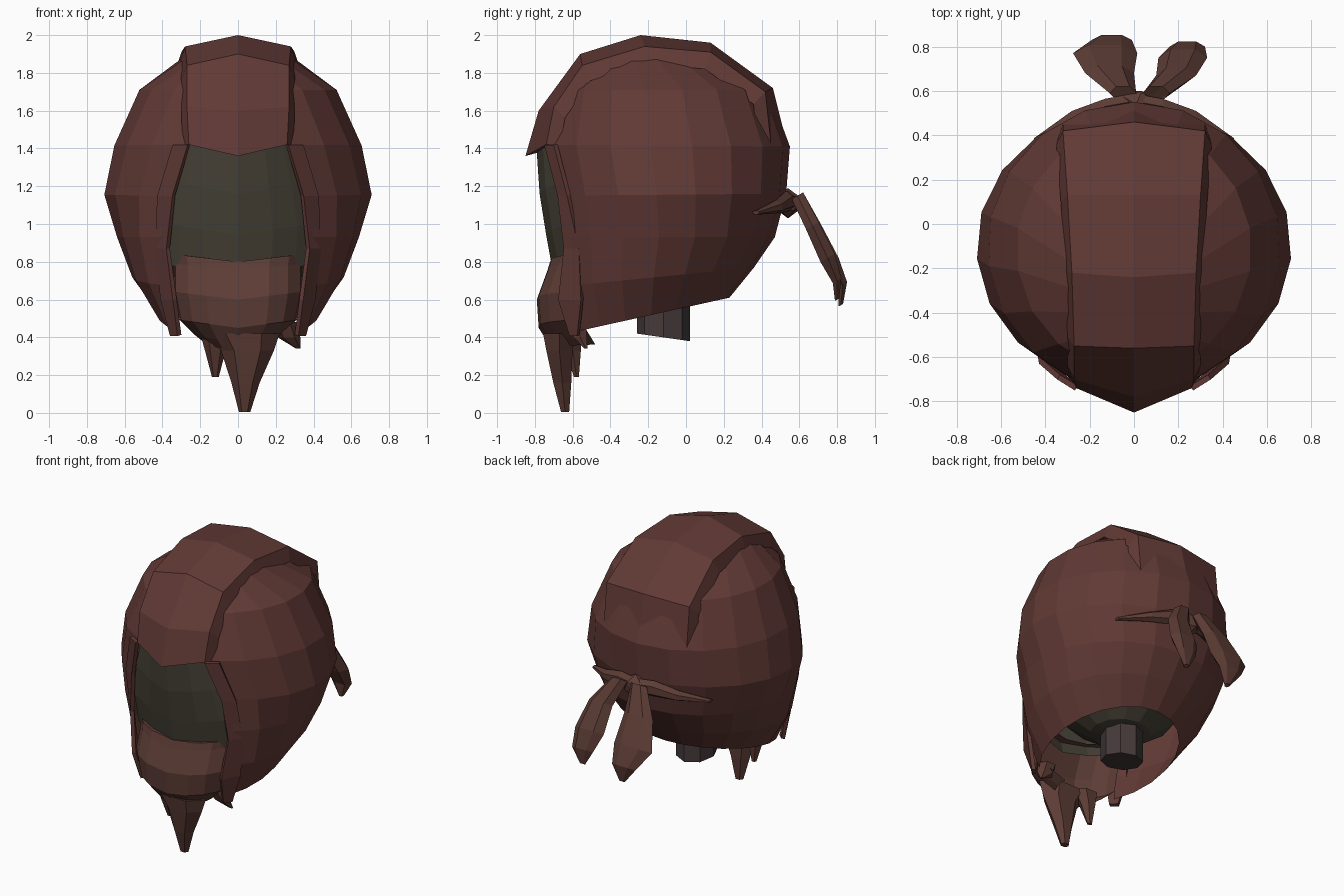
import bpy, bmesh
from math import sin, cos, asin, pi
from mathutils import Vector as V

if "Cube" in bpy.data.objects:
    bpy.data.objects.remove(bpy.data.objects["Cube"])


def material(name, rgb):
    m = bpy.data.materials.new(name)
    m.diffuse_color = (*rgb, 1)
    m.use_nodes = True
    m.node_tree.nodes["Principled BSDF"].inputs["Base Color"].default_value = m.diffuse_color
    return m


CLOTH = material("dark_red_cloth", (0.12, 0.042, 0.036))
WRAP = material("brown_wrap", (0.11, 0.046, 0.036))
SKIN = material("shadowed_face", (0.06, 0.052, 0.036))
NECK = material("neck_grey", (0.06, 0.042, 0.042))


def loft(name, rows, mat, closed=False, caps=False, mirror=False, thick=0):
    """Skin faces between rows of points."""
    bm = bmesh.new()
    vs = [[bm.verts.new(p) for p in r] for r in rows]
    n = len(vs[0])
    for a, b in zip(vs, vs[1:]):
        for i in range(n if closed else n - 1):
            j = (i + 1) % n
            bm.faces.new((a[i], a[j], b[j], b[i]))
    if caps:
        bm.faces.new(vs[0])
        bm.faces.new(vs[-1])
    bmesh.ops.remove_doubles(bm, verts=bm.verts, dist=0.0005)
    bmesh.ops.recalc_face_normals(bm, faces=bm.faces)
    me = bpy.data.meshes.new(name)
    bm.to_mesh(me)
    bm.free()
    me.materials.append(mat)
    ob = bpy.data.objects.new(name, me)
    bpy.context.collection.objects.link(ob)
    if thick:
        s = ob.modifiers.new("thickness", "SOLIDIFY")
        s.thickness = thick
        s.offset = 0
    if mirror:
        ob.modifiers.new("mirror", "MIRROR")
    return ob


def ribbon(name, path, mat, wide, thin):
    """Tapered six-sided strip; path holds (x, y, z, half width, half thickness)."""
    rows = []
    for x, y, z, w, t in path:
        rows.append([V((x, y, z)) + V(wide) * w * cos(k * pi / 3)
                     + V(thin) * t * sin(k * pi / 3) for k in range(6)])
    return loft(name, rows, mat, closed=True, caps=True)


# Hood shell: (z front, z back, half width, y front, y back, opening half width)
hood = [(1.91, 1.91, 0.001, -0.2, -0.198, 0), (1.88, 1.87, .30, -.50, .18, 0),
        (1.71, 1.71, .53, -.67, .44, .18), (1.42, 1.41, .66, -.76, .55, .27),
        (1.15, 1.16, .71, -.74, .53, .34), (.93, .93, .64, -.76, .47, .38),
        (.66, .77, .56, -.75, .36, .36), (.40, .61, .42, -.72, .23, .31)]
rows = []
for zf, zb, w, yf, yb, xo in hood:
    a0 = asin(min(xo / w, 1))
    r = []
    for i in range(9):
        a = a0 + (pi - a0) * i / 8
        r.append((max(w * sin(a), 0), (yf + yb) / 2 - (yb - yf) / 2 * cos(a),
                  zf + (zb - zf) * (1 - cos(a)) / 2))
    rows.append(r)
loft("hood_shell", rows, CLOTH, mirror=True)

# Raised centre panel over the crown: (centre y, z, edge x, y, z)
panel = [(-.74, 1.39, .24, -.66, 1.43), (-.85, 1.36, .26, -.74, 1.42),
         (-.78, 1.60, .27, -.70, 1.62), (-.56, 1.90, .27, -.55, 1.84),
         (-.24, 2.0, .28, -.22, 1.94), (.13, 1.96, .30, .13, 1.91),
         (.46, 1.72, .32, .42, 1.70), (.535, 1.42, .32, .45, 1.42)]
core = V((0, -.15, 1.1))
rows = []
for yc, zc, xe, ye, ze in panel:
    inner = core + (V((xe, ye, ze)) - core) * 0.89
    inner.x = xe + .03
    rows.append([(0, yc, zc), (xe, ye, ze), inner])
loft("hood_centre_panel", rows, CLOTH, mirror=True)

# Hood edge flaps hanging beside the face
flap = [(1.42, .26, -.74, .34, -.69), (1.15, .34, -.67, .42, -.62),
        (.87, .37, -.64, .43, -.56), (.60, .335, -.67, .40, -.55),
        (.41, .31, -.61, .35, -.57)]
loft("hood_edge_flap", [[(a, b, z), (c, d, z)] for z, a, b, c, d in flap],
     CLOTH, mirror=True, thick=.025)

# Face panel: (z, half width, centre y, edge y)
face = [(1.44, .28, -.79, -.66), (1.22, .33, -.775, -.65),
        (1.0, .37, -.74, -.62), (.78, .36, -.70, -.58)]
loft("face", [[(w * u, yc + (ye - yc) * u * u, z - .06 * (1 - u))
               for u in (0, .5, .85, 1)] for z, w, yc, ye in face], SKIN, mirror=True)

# Head inside the hood
bpy.ops.mesh.primitive_uv_sphere_add(segments=12, ring_count=8, location=(0, -.14, 1.1))
head = bpy.context.object
head.name = "head"
head.scale = (.5, .5, .53)
head.data.materials.append(SKIN)

# Neck
loft("neck", [[(.13 * cos(k * pi / 4), -.12 + .14 * sin(k * pi / 4),
                z - s * sin(k * pi / 4)) for k in range(8)]
              for z, s in ((.40, .02), (.52, 0), (.68, 0))], NECK, closed=True, caps=True)

# Mask over mouth and chin: (z, half width, centre y)
mask = [(.80, .32, -.66), (.80, .34, -.72), (.75, .33, -.735), (.60, .33, -.79),
        (.45, .30, -.78), (.37, .22, -.73), (.32, .16, -.70)]
shape = [(0, 0), (.5, .01), (.8, .06), (1, .14), (1.03, .22)]
loft("mask", [[(w * u, y + d, z + .04 * u) for u, d in shape] for z, w, y in mask],
     WRAP, mirror=True)

# Ragged points under the mask
X, Y = (1, 0, 0), (0, 1, 0)
ribbon("mask_point_centre", [(.03, -.67, .42, .19, .10), (.05, -.67, .33, .14, .08),
       (.04, -.655, .16, .075, .055), (.035, -.64, .005, .03, .025)], WRAP, X, Y)
ribbon("mask_point_left", [(-.11, -.61, .42, .09, .07), (-.12, -.60, .33, .055, .05),
       (-.12, -.58, .19, .018, .015)], WRAP, X, Y)
ribbon("mask_point_right", [(.24, -.58, .48, .07, .06), (.27, -.56, .40, .06, .04),
       (.32, -.53, .34, .012, .01)], WRAP, X, Y)

# Knot at the back with two hanging tails and two side strands
bpy.ops.mesh.primitive_ico_sphere_add(subdivisions=1, radius=1, location=(.01, .54, 1.11))
knot = bpy.context.object
knot.name = "knot"
knot.scale = (.09, .07, .08)
knot.data.materials.append(WRAP)
N = (0, .87, .5)
ribbon("knot_tail_left", [(0, .54, 1.12, .05, .03), (-.05, .59, 1.15, .06, .04),
       (-.11, .68, .98, .11, .045), (-.13, .77, .80, .145, .05),
       (-.10, .83, .68, .09, .03), (-.08, .82, .57, .02, .015)], WRAP, X, N)
ribbon("knot_tail_right", [(.03, .54, 1.11, .05, .03), (.10, .59, 1.15, .06, .04),
       (.19, .67, .99, .09, .045), (.22, .75, .82, .11, .05),
       (.24, .80, .70, .08, .03), (.24, .80, .60, .02, .015)], WRAP, X, N)
for side, tag in ((-1, "left"), (1, "right")):
    ribbon("knot_strand_" + tag,
           [(side * .02, .55, 1.12, .05, .04), (side * .13, .53, 1.12, .055, .04),
            (side * .28, .475, 1.09, .035, .04), (side * .45, .37, 1.06, .01, .02)],
           WRAP, (0, 0, 1), Y)
